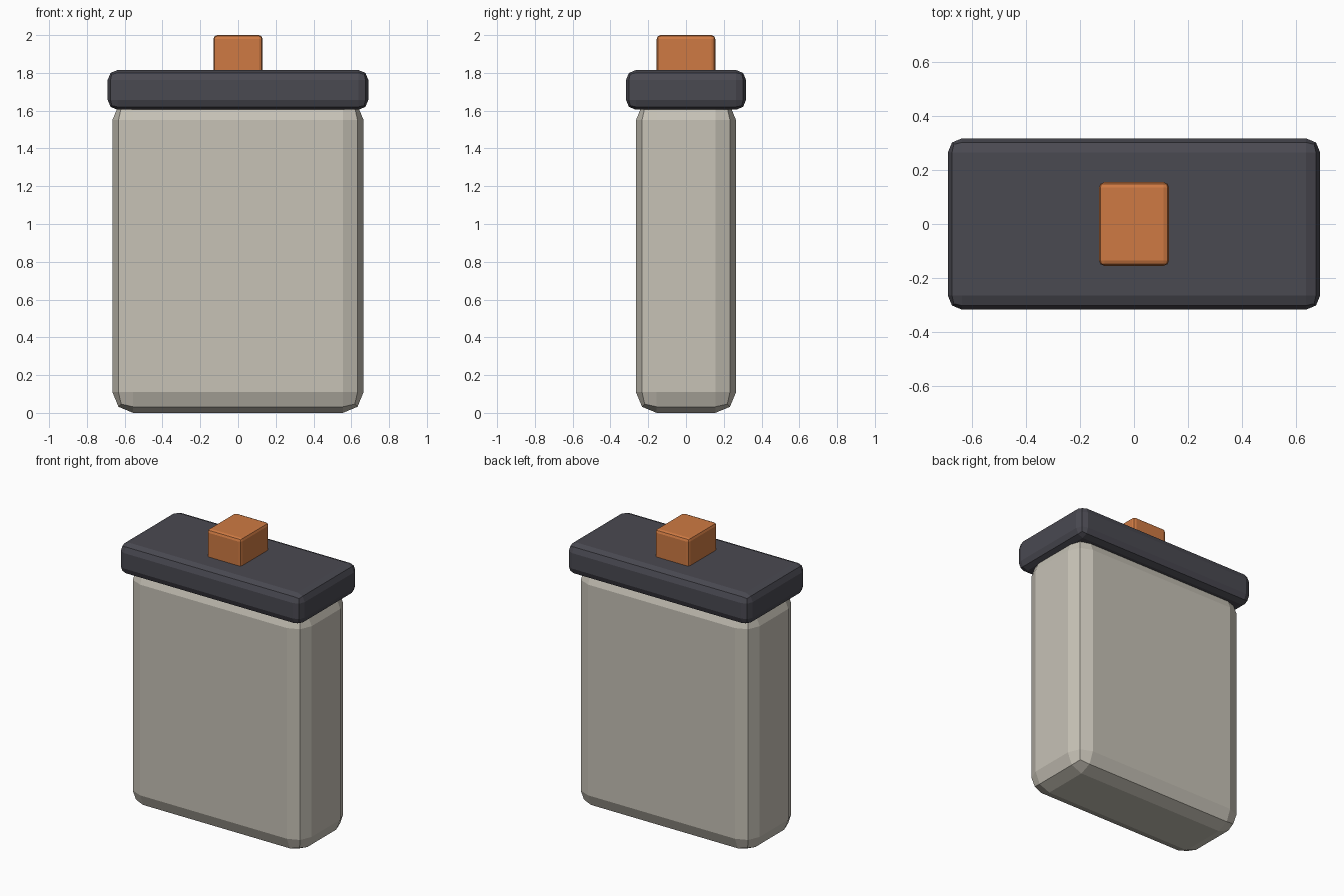
import bpy

if "Cube" in bpy.data.objects:
    bpy.data.objects.remove(bpy.data.objects["Cube"], do_unlink=True)


def make_material(name, rgb):
    mat = bpy.data.materials.new(name)
    mat.use_nodes = True
    color = (*rgb, 1.0)
    mat.diffuse_color = color
    mat.node_tree.nodes["Principled BSDF"].inputs["Base Color"].default_value = color
    return mat


def rounded_box(name, width, depth, bottom, top, bevel, mat):
    """Box centred on the z axis with two-step chamfered edges."""
    bpy.ops.mesh.primitive_cube_add(size=1, location=(0, 0, (bottom + top) / 2))
    obj = bpy.context.object
    obj.name = name
    obj.scale = (width, depth, top - bottom)
    bpy.ops.object.transform_apply(location=False, rotation=False, scale=True)
    mod = obj.modifiers.new("Rounded edges", 'BEVEL')
    mod.width = bevel
    mod.segments = 2
    mod.limit_method = 'NONE'
    obj.data.materials.append(mat)
    return obj


stone = make_material("warm_grey", (0.57, 0.54, 0.47))
charcoal = make_material("charcoal", (0.068, 0.067, 0.083))
orange = make_material("orange", (0.62, 0.195, 0.056))

# Tall container, closed by an overhanging lid with a button on top
rounded_box("container_body", 1.33, 0.53, 0.0, 1.66, 0.11, stone)
rounded_box("lid", 1.38, 0.635, 1.605, 1.815, 0.052, charcoal)
rounded_box("lid_button", 0.26, 0.31, 1.74, 2.0, 0.02, orange)
